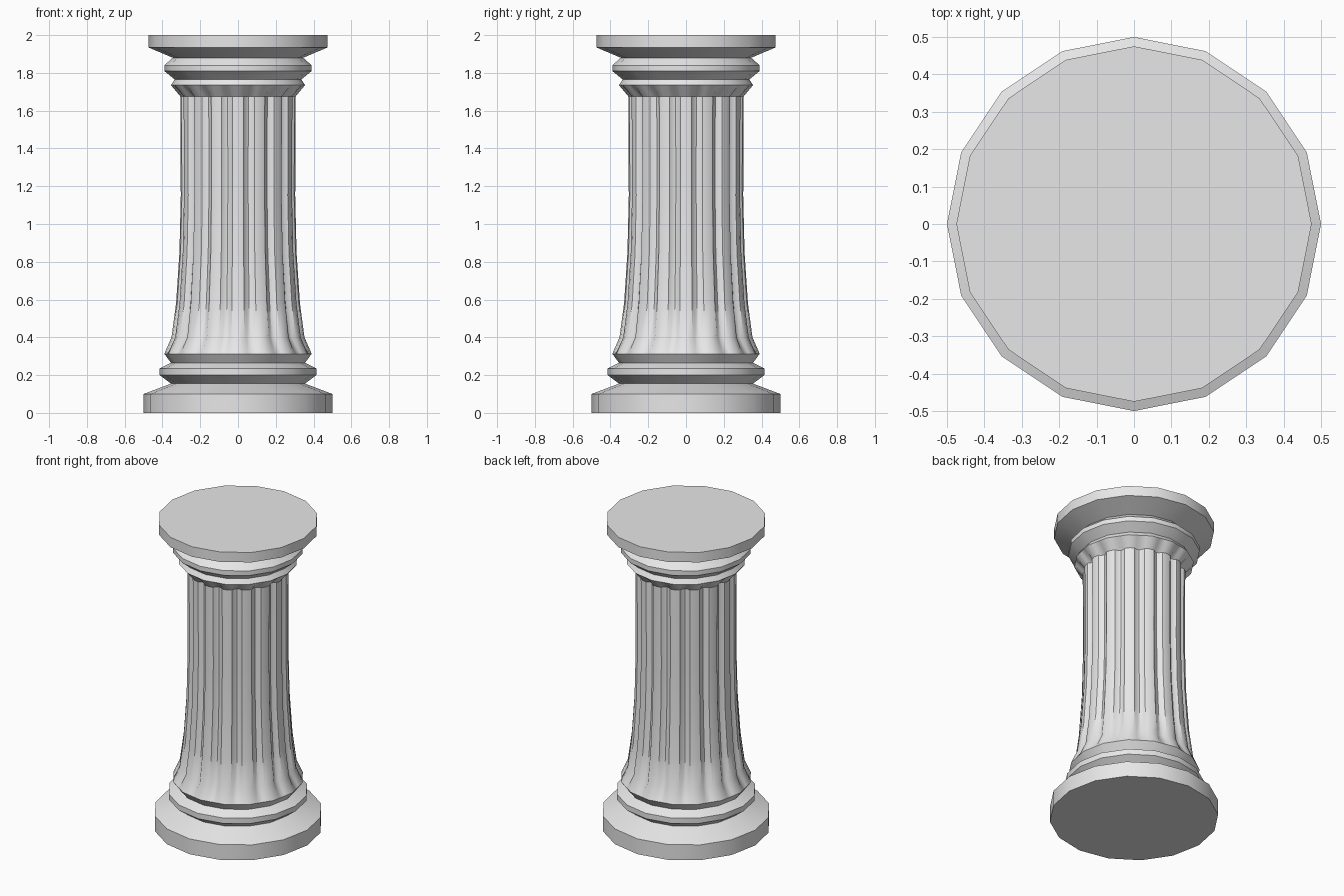
import bpy
import bmesh
import math

cube = bpy.data.objects.get("Cube")
if cube:
    bpy.data.objects.remove(cube, do_unlink=True)

SIDES = 16
SEG = 2 * math.pi / SIDES

stone = bpy.data.materials.new("grey stone")
stone.use_nodes = True
COLOR = (0.8, 0.8, 0.8, 1)
stone.diffuse_color = COLOR
stone.node_tree.nodes["Principled BSDF"].inputs["Base Color"].default_value = COLOR


def ring(bm, radius, z, steps=(0,), cuts=(0,)):
    """One loop of a sixteen-sided polygon; steps subdivide each side, cuts sink it."""
    verts = []
    for side in range(SIDES):
        for step, cut in zip(steps, cuts):
            a = (side + step) * SEG
            r = radius * math.cos(SEG / 2) / math.cos((step - 0.5) * SEG) - cut
            verts.append(bm.verts.new((r * math.cos(a), r * math.sin(a), z)))
    return verts


def build(name, make_rings, cap=None):
    """Bridge a stack of loops, from bottom to top, and optionally cap one end."""
    bm = bmesh.new()
    loops = make_rings(bm)
    for low, high in zip(loops, loops[1:]):
        n = len(low)
        for i in range(n):
            j = (i + 1) % n
            bm.faces.new((low[i], low[j], high[j], high[i]))
    if cap == "bottom":
        bm.faces.new(loops[0][::-1])
    elif cap == "top":
        bm.faces.new(loops[-1])
    mesh = bpy.data.meshes.new(name)
    bm.to_mesh(mesh)
    bm.free()
    mesh.materials.append(stone)
    obj = bpy.data.objects.new(name, mesh)
    bpy.context.collection.objects.link(obj)
    bpy.ops.object.select_all(action="DESELECT")
    obj.select_set(True)
    bpy.context.view_layer.objects.active = obj
    bpy.ops.object.shade_smooth_by_angle(angle=math.radians(30))
    return obj


# Stepped base: plinth, lower moulding and collar
base = [(0.5, 0), (0.5, 0.1), (0.355, 0.155), (0.415, 0.2),
        (0.415, 0.235), (0.355, 0.265), (0.39, 0.313)]
build("base", lambda bm: [ring(bm, r, z) for r, z in base], "bottom")

# Fluted shaft: ridges on the corners, a groove sunk in every side
STEPS = (0, 0.25, 0.36, 0.5, 0.64, 0.75)
GROOVE = (0, 0, 0.014, 0.02, 0.014, 0)
shaft = [(0.39, 0.313, 0), (0.352, 0.4, 1), (0.328, 0.58, 1),
         (0.31, 0.85, 1), (0.303, 1.15, 1), (0.305, 1.675, 1), (0.355, 1.735, 0)]
build("fluted_shaft", lambda bm: [
    ring(bm, r, z, STEPS, [g * depth for g in GROOVE]) for r, z, depth in shaft])

# Capital: upper moulding and top slab
capital = [(0.355, 1.735), (0.335, 1.765), (0.39, 1.81), (0.39, 1.84),
           (0.345, 1.88), (0.475, 1.935), (0.475, 2)]
build("capital", lambda bm: [ring(bm, r, z) for r, z in capital], "top")
